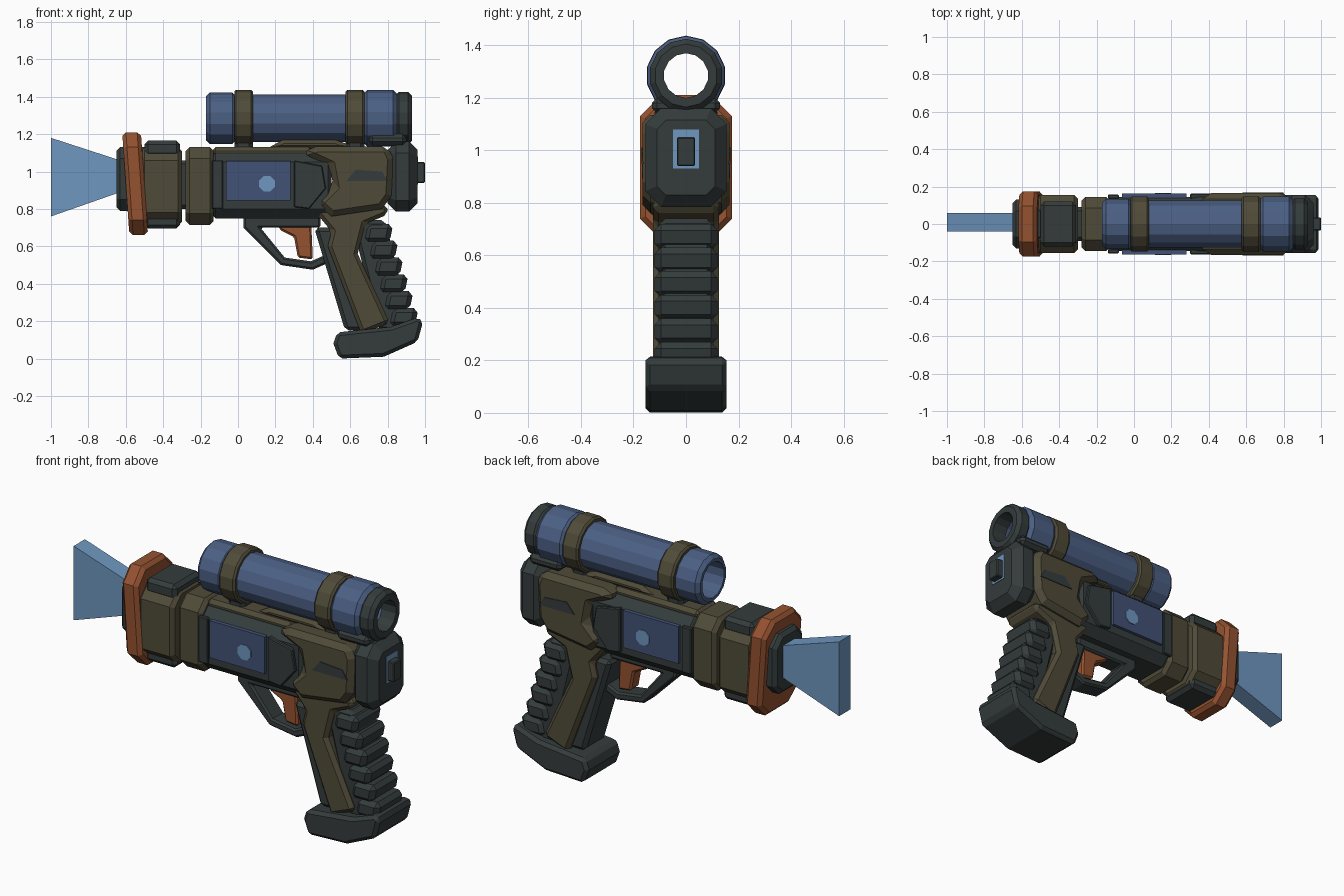
import bpy, bmesh, math

cube = bpy.data.objects.get("Cube")
if cube:
    bpy.data.objects.remove(cube, do_unlink=True)


def material(name, red, green, blue):
    mat = bpy.data.materials.new(name)
    mat.use_nodes = True
    mat.diffuse_color = (red, green, blue, 1)
    shader = mat.node_tree.nodes["Principled BSDF"]
    shader.inputs["Base Color"].default_value = (red, green, blue, 1)
    return mat


charcoal = material("charcoal", .035, .045, .045)
olive = material("olive", .08, .07, .04)
steel_blue = material("steel blue", .07, .115, .23)
panel_blue = material("panel blue", .055, .085, .18)
light_blue = material("light blue", .16, .31, .53)
orange = material("burnt orange", .3, .085, .03)


def finish(name, bm, mat, chamfer):
    """Turn a bmesh into an object with a flat chamfer on its sharp edges."""
    bmesh.ops.recalc_face_normals(bm, faces=bm.faces)
    mesh = bpy.data.meshes.new(name)
    bm.to_mesh(mesh)
    bm.free()
    mesh.materials.append(mat)
    part = bpy.data.objects.new(name, mesh)
    bpy.context.collection.objects.link(part)
    if chamfer:
        modifier = part.modifiers.new("chamfer", "BEVEL")
        modifier.width = chamfer
        modifier.segments = 1
        modifier.limit_method = "ANGLE"
        modifier.angle_limit = math.radians(50)
    return part


def outline(name, mat, points, half, chamfer=.02, y=0):
    """Side outline of (x, z) points, reaching half to each side of y."""
    bm = bmesh.new()
    near = [bm.verts.new((x, y - half, z)) for x, z in points]
    far = [bm.verts.new((x, y + half, z)) for x, z in points]
    bm.faces.new(near)
    bm.faces.new(far)
    for i in range(len(points)):
        bm.faces.new((near[i - 1], near[i], far[i], far[i - 1]))
    return finish(name, bm, mat, chamfer)


def block(name, mat, start, end, bottom, top, half, corner=0, chamfer=.02, y=0, lean=0):
    """Box along x; corner cuts its four long edges, lean shears it with height."""
    bm = bmesh.new()
    bmesh.ops.create_cube(bm, size=1)
    middle = (bottom + top) / 2
    for v in bm.verts:
        v.co.x = (start + end) / 2 + v.co.x * (end - start)
        v.co.y = y + v.co.y * half * 2
        v.co.z = middle + v.co.z * (top - bottom)
    if corner:
        long_edges = [e for e in bm.edges if e.verts[0].co.x != e.verts[1].co.x]
        bmesh.ops.bevel(bm, geom=long_edges, offset=corner, segments=1, affect="EDGES")
    for v in bm.verts:
        v.co.x += lean * (v.co.z - middle)
    return finish(name, bm, mat, chamfer)


def tube(name, mat, start, end, radius, bore, slope=.02, sides=14):
    """Open tube along the scope axis, with sloped outer rims."""
    rim = radius - slope
    profile = [(start, rim), (start + slope, radius), (end - slope, radius),
               (end, rim), (end, bore), (start, bore)]
    bm = bmesh.new()
    rings = []
    for i in range(sides):
        angle = math.tau * (i + .5) / sides
        rings.append([bm.verts.new((x, r * math.cos(angle), scope_z + r * math.sin(angle)))
                      for x, r in profile])
    for i, ring in enumerate(rings):
        for j in range(len(profile)):
            bm.faces.new((rings[i - 1][j - 1], rings[i - 1][j], ring[j], ring[j - 1]))
    return finish(name, bm, mat, 0)


scope_z = 1.285
both_sides = (-1, 1)

# Energy beam and muzzle
outline("beam", light_blue, [(-1, .76), (-.6, .9), (-.6, 1.05), (-1, 1.18)],
        half=.05, chamfer=0, y=.01)
block("muzzle_collar", charcoal, start=-.65, end=-.48, bottom=.79, top=1.13, half=.13, corner=.06)
block("muzzle_ring", orange, start=-.6, end=-.5, bottom=.66, top=1.21, half=.175,
      corner=.08, lean=-.07)

# Barrel with dark rails above and below, then the olive collar
block("barrel", olive, start=-.52, end=-.3, bottom=.71, top=1.13, half=.155, corner=.07)
block("barrel_top_rail", charcoal, start=-.5, end=-.31, bottom=1.08, top=1.165, half=.12)
block("barrel_bottom_rail", charcoal, start=-.5, end=-.31, bottom=.695, top=.77, half=.12)
block("barrel_neck", charcoal, start=-.35, end=-.2, bottom=.8, top=1.06, half=.09)
block("barrel_collar", olive, start=-.28, end=-.13, bottom=.715, top=1.13, half=.145, corner=.06)

# Receiver body
block("body", charcoal, start=-.14, end=.5, bottom=.75, top=1.1, half=.145, corner=.05)
block("body_top_rail", olive, start=-.14, end=.4, bottom=1.08, top=1.13, half=.09)
outline("rear_body", olive, [(.34, 1.1), (.42, 1.135), (.8, 1.135), (.83, 1.07), (.82, .87),
                             (.77, .8), (.5, .76), (.42, .83), (.51, .92), (.49, 1.03)],
        half=.165, chamfer=.03)
for side in both_sides:
    block("side_panel", panel_blue, start=-.065, end=.28, bottom=.845, top=1.055,
          half=.012, chamfer=0, y=side * .15)
    dot = [math.tau * (i + .5) / 8 for i in range(8)]
    outline("panel_light", light_blue,
            [(.155 + .045 * math.cos(a), .935 + .045 * math.sin(a)) for a in dot],
            half=.004, chamfer=0, y=side * .163)
    block("panel_front_bar", charcoal, start=-.14, end=-.08, bottom=.8, top=1.06,
          half=.012, chamfer=.005, y=side * .145)
    outline("panel_rear_bar", charcoal, [(.3, .81), (.38, .8), (.47, .91), (.45, 1.03), (.3, 1.06)],
            half=.015, chamfer=.005, y=side * .148)
    outline("side_slot", charcoal, [(.58, .95), (.63, 1.01), (.77, 1), (.8, .95)],
            half=.004, chamfer=0, y=side * .165)

# Rear cap with its small window and knob
block("rear_cap", charcoal, start=.8, end=.96, bottom=.785, top=1.16, half=.155,
      corner=.06, chamfer=.045)
block("rear_window", light_blue, start=.955, end=.963, bottom=.93, top=1.08, half=.05, chamfer=0)
block("rear_knob", charcoal, start=.95, end=1, bottom=.94, top=1.05, half=.035, chamfer=.005)

# Scope: open blue tube, olive bands on feet, dark eyepiece
tube("scope_tube", steel_blue, start=-.05, end=.7, radius=.128, bore=.105)
tube("scope_front", steel_blue, start=-.17, end=-.01, radius=.138, bore=.1)
tube("scope_rear", steel_blue, start=.66, end=.86, radius=.15, bore=.1, slope=.03)
tube("eyepiece", charcoal, start=.84, end=.93, radius=.14, bore=.085)
for start in (-.02, .575):
    tube("scope_band", olive, start, start + .1, radius=.152, bore=.12, slope=.01)
    block("scope_foot", charcoal, start, start + .1, bottom=1.1, top=1.18, half=.07)
block("eyepiece_saddle", charcoal, start=.7, end=.9, bottom=1.14, top=1.2, half=.13)
outline("scope_mount", olive, [(.15, 1.12), (.24, 1.17), (.52, 1.17), (.66, 1.12)], half=.07)

# Trigger and its guard
outline("trigger_guard", charcoal, [(.03, .76), (.03, .7), (.23, .5), (.4, .475), (.5, .52),
                                    (.48, .56), (.39, .52), (.25, .54), (.12, .7), (.44, .7),
                                    (.44, .76)], half=.055, chamfer=.01)
outline("trigger", orange, [(.22, .76), (.22, .69), (.3, .65), (.32, .54), (.4, .53), (.39, .76)],
        half=.04, chamfer=.01)

# Grip: olive frame, dark front strip, dark core with ridges down the back
outline("grip_frame", olive, [(.4, .8), (.8, .82), (.8, .77), (.68, .72), (.64, .56), (.81, .19),
                              (.66, .13), (.48, .6), (.5, .68)], half=.125)
block("grip_front", charcoal, start=.49, end=.6, bottom=.15, top=.7, half=.095, lean=-.3)
block("grip_core", charcoal, start=.68, end=.86, bottom=.15, top=.74, half=.1, lean=-.25)
ridge_count, ridge_height = 6, .09
for i in range(ridge_count):
    top = .72 - i * ridge_height
    back = .82 + i * .027
    block("grip_ridge", charcoal, start=back - .14, end=back, bottom=top - ridge_height - .01,
          top=top, half=.12, chamfer=.025, lean=.2)

# Grip base
outline("grip_base", charcoal, [(.51, .08), (.54, 0), (.78, .01), (.96, .09), (.99, .2),
                                (.96, .22), (.82, .17), (.53, .14)], half=.155, chamfer=.04)
